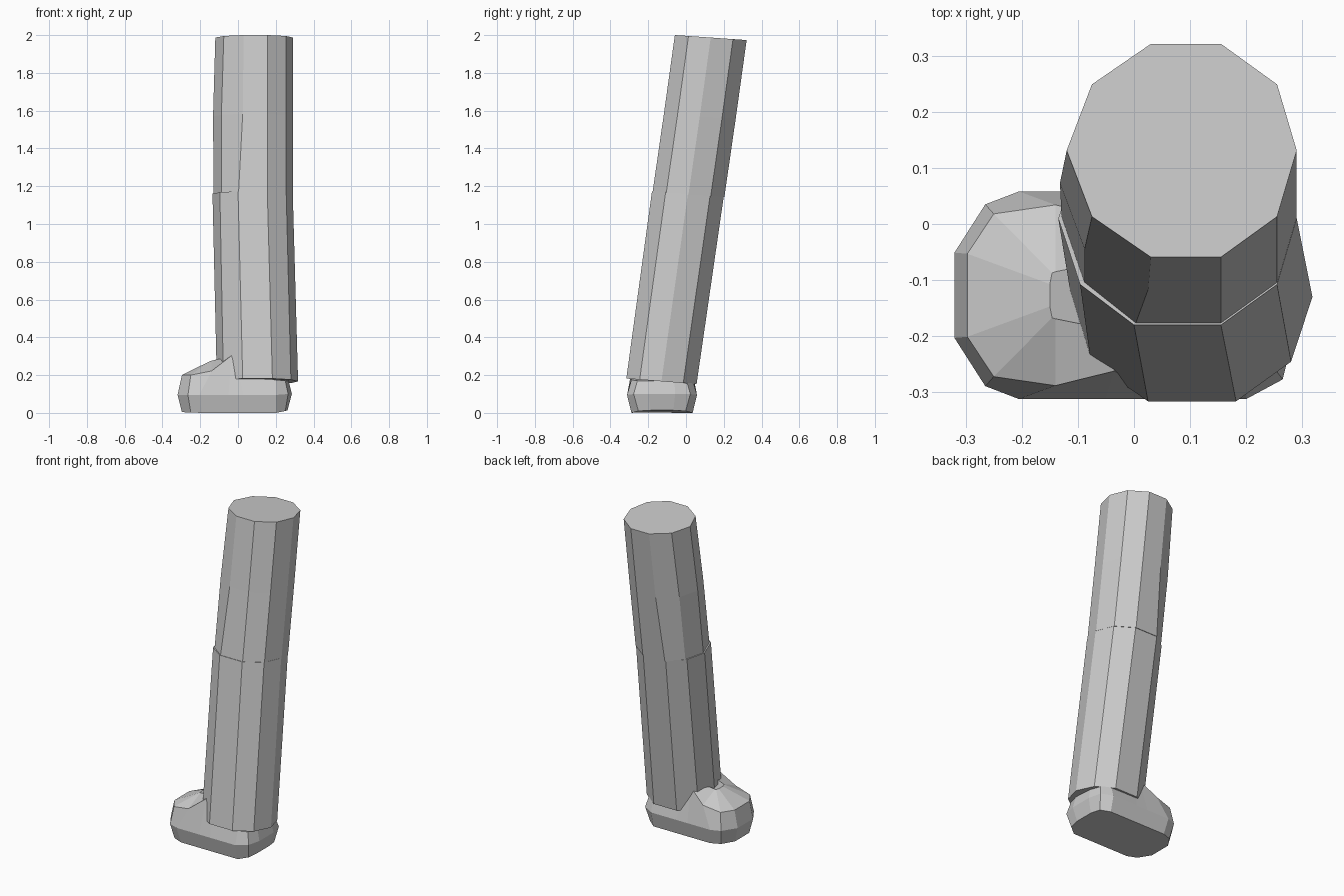
import bpy, bmesh


def loft(name, rings):
    """Skin a stack of equal-length point rings and cap both ends."""
    bm = bmesh.new()
    rows = [[bm.verts.new(p) for p in ring] for ring in rings]
    n = len(rows[0])
    for a, b in zip(rows, rows[1:]):
        for i in range(n):
            j = (i + 1) % n
            bm.faces.new((a[i], a[j], b[j], b[i]))
    bm.faces.new(rows[0][::-1])
    bm.faces.new(rows[-1])
    bmesh.ops.recalc_face_normals(bm, faces=bm.faces)
    me = bpy.data.meshes.new(name)
    bm.to_mesh(me)
    bm.free()
    ob = bpy.data.objects.new(name, me)
    bpy.context.collection.objects.link(ob)
    return ob


def leg_ring(xs, yc, zc, h=0.19, slope=0.07):
    """Ten-sided tilted ring; xs are the six x positions from left to right."""
    ys = [0, 0.62 * h, h, h, 0.62 * h, 0]
    front = [(x, -y) for x, y in zip(xs, ys)]
    back = [(x, y) for x, y in zip(xs, ys)][1:-1][::-1]
    return [(x, yc + y, zc - slope * y) for x, y in front + back]


# Upper leg, bulging slightly to the left below its middle
loft("upper_leg", [
    leg_ring((-0.129, -0.088, 0.003, 0.155, 0.255, 0.29), 0.013, 1.155),
    leg_ring((-0.132, -0.088, 0.025, 0.155, 0.255, 0.29), 0.073, 1.57),
    leg_ring((-0.12, -0.075, 0.03, 0.155, 0.255, 0.29), 0.131, 1.987),
])

# Lower leg
loft("lower_leg", [
    leg_ring((-0.112, -0.077, 0.025, 0.182, 0.28, 0.318), -0.13, 0.167, 0.186, 0.08),
    leg_ring((-0.135, -0.096, 0.0, 0.155, 0.255, 0.29), 0.01, 1.16),
])


# Foot, toe towards -x, mirrored about its centre line
def foot_ring(half):
    c = -0.127
    return [(x, c - y, z) for x, y, z in half] + \
           [(x, c + y, z) for x, y, z in reversed(half)]


sole = [(-0.297, 0.07, 0.004), (-0.25, 0.14, 0.002), (-0.19, 0.162, 0),
        (-0.05, 0.162, 0), (0.03, 0.162, 0), (0.2, 0.162, 0),
        (0.25, 0.125, 0.01), (0.262, 0.06, 0.014)]
side = [(-0.32, 0.076, 0.095), (-0.265, 0.162, 0.095), (-0.205, 0.185, 0.095),
        (-0.05, 0.185, 0.095), (0.03, 0.185, 0.095), (0.2, 0.185, 0.095),
        (0.265, 0.15, 0.1), (0.285, 0.07, 0.1)]
upper = [(-0.297, 0.074, 0.2), (-0.25, 0.145, 0.2), (-0.14, 0.161, 0.222),
         (-0.035, 0.135, 0.303), (0.01, 0.162, 0.185), (0.2, 0.162, 0.175),
         (0.25, 0.13, 0.17), (0.268, 0.065, 0.17)]
instep = [(-0.15, 0.02, 0.273), (-0.146, 0.04, 0.275), (-0.14, 0.042, 0.276),
          (-0.05, 0.06, 0.297), (0.0, 0.08, 0.25), (0.1, 0.08, 0.2),
          (0.13, 0.06, 0.19), (0.14, 0.03, 0.19)]
loft("foot", [foot_ring(r) for r in (sole, side, upper, instep)])
